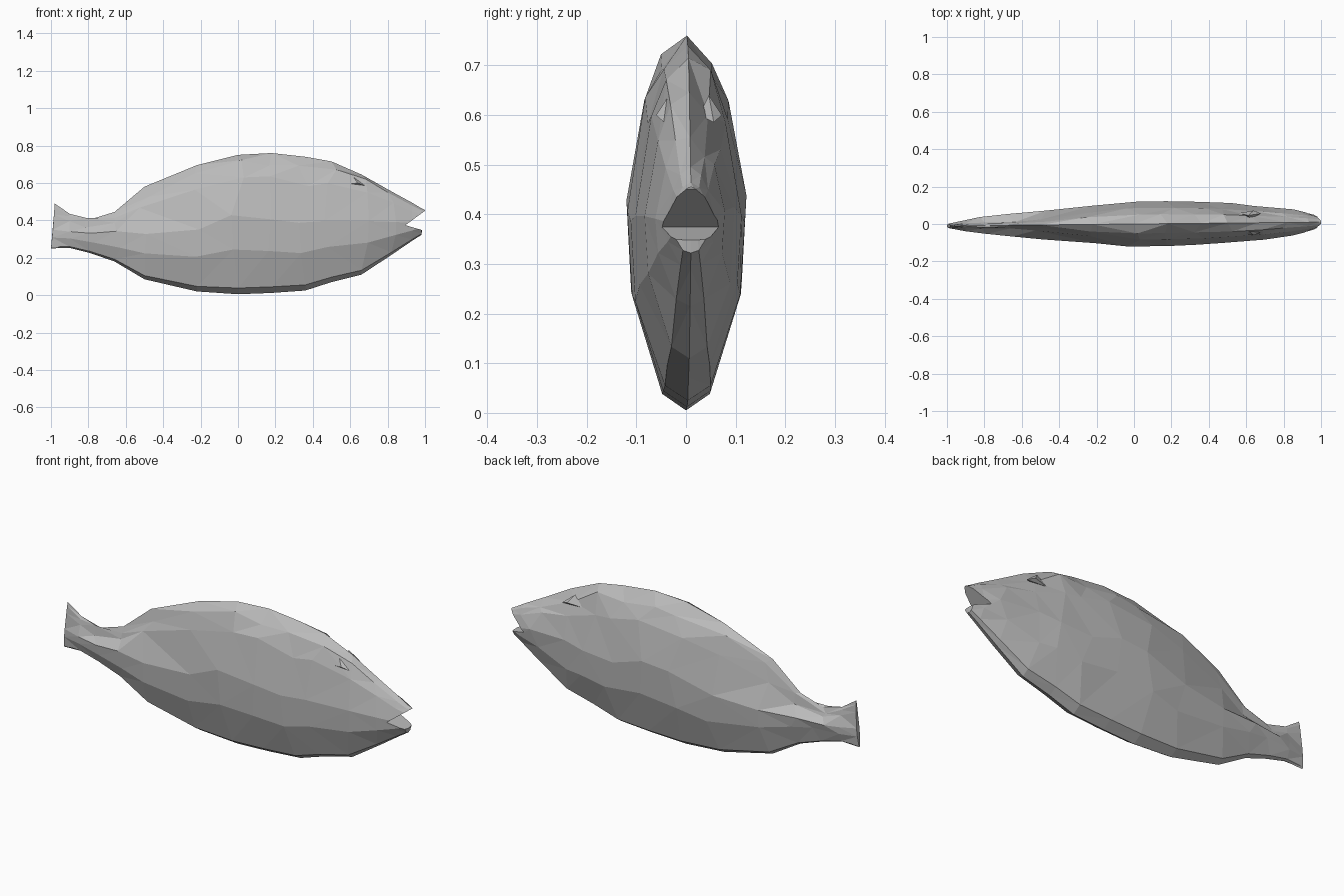
import bpy
import bmesh
import random

random.seed(4)
old = bpy.data.objects.get("Cube")
if old:
    bpy.data.objects.remove(old, do_unlink=True)

grey = bpy.data.materials.new("plain grey")
grey.use_nodes = True
colour = (0.5, 0.5, 0.5, 1)
grey.diffuse_color = colour
grey.node_tree.nodes["Principled BSDF"].inputs["Base Color"].default_value = colour


def make_object(name, bm):
    bmesh.ops.recalc_face_normals(bm, faces=bm.faces)
    mesh = bpy.data.meshes.new(name)
    bm.to_mesh(mesh)
    bm.free()
    mesh.materials.append(grey)
    obj = bpy.data.objects.new(name, mesh)
    bpy.context.collection.objects.link(obj)
    return obj


def hull_object(name, points):
    bm = bmesh.new()
    verts = [bm.verts.new(p) for p in points]
    bmesh.ops.convex_hull(bm, input=verts)
    return make_object(name, bm)


# Body stations from tail to snout: x, back, belly, widest height, half width, back fullness
stations = [
    (-1, .49, .25, .35, .012, .8),
    (-.9, .435, .253, .34, .03, .6),
    (-.79, .405, .225, .34, .045, .5),
    (-.66, .445, .18, .335, .06, .4),
    (-.5, .58, .085, .33, .077, .55),
    (-.22, .695, .02, .36, .1, .9),
    (0, .75, .005, .42, .12, 1),
    (.18, .76, .012, .42, .12, 1),
    (.36, .74, .025, .4, .115, 1),
    (.5, .715, .07, .4, .107, 1),
    (.66, .645, .11, .4, .09, 1),
    (.82, .555, .215, .39, .07, 1),
    (.93, .495, .29, .385, .05, 1),
    (.98, .465, .322, .39, .04, 1),
    (1, .455, .44, .447, .012, 1),
]

# Half cross-section from back to belly: width and height as shares
half = [(0, 1), (.42, .86), (.7, .58), (1, 0), (.92, -.42), (.4, -.92), (0, -1)]
section = half + [(-w, h) for w, h in half[-2:0:-1]]

bm = bmesh.new()
rings = []
for x, back, belly, mid, width, full in stations:
    ring = []
    for w, h in section:
        z = mid + h * (back - mid if h > 0 else mid - belly)
        y = .01 * x + w * width * (full if h > 0 else 1)
        px = x
        if abs(x) < .9 and abs(h) < .9:
            # Uneven hand-cut facets along the flanks
            px += random.uniform(-.04, .04)
            z += random.uniform(-.02, .02)
        elif x == -1:
            px += .02 * (h + 1) / 2
        ring.append(bm.verts.new((px, y, z)))
    rings.append(ring)

count = len(section)
for a, b in zip(rings, rings[1:]):
    for i in range(count):
        j = (i + 1) % count
        bm.faces.new((a[i], a[j], b[j], b[i]))
bm.faces.new(rings[0])
bm.faces.new(rings[-1])
bmesh.ops.triangulate(bm, faces=bm.faces, quad_method='SHORT_EDGE')
body = make_object("fish_body", bm)

# Open mouth cut between the jaws
profile = [(.895, .374), (1.1, .525), (1.1, .315)]
cutter = hull_object("mouth_cutter", [(x, y, z) for y in (-.3, .3) for x, z in profile])
cutter.hide_render = True
cut = body.modifiers.new("mouth", 'BOOLEAN')
cut.operation = 'DIFFERENCE'
cut.solver = 'EXACT'
cut.object = cutter
bpy.context.view_layer.objects.active = body
bpy.ops.object.modifier_apply(modifier=cut.name)
bpy.data.objects.remove(cutter, do_unlink=True)

# Small brow ledge over each eye
brow = [(.68, .05, .585), (.56, .052, .59), (.64, .066, .6), (.61, .04, .64), (.62, .02, .6)]
for side, name in ((-1, "right_brow"), (1, "left_brow")):
    hull_object(name, [(x, side * y + .006, z) for x, y, z in brow])
